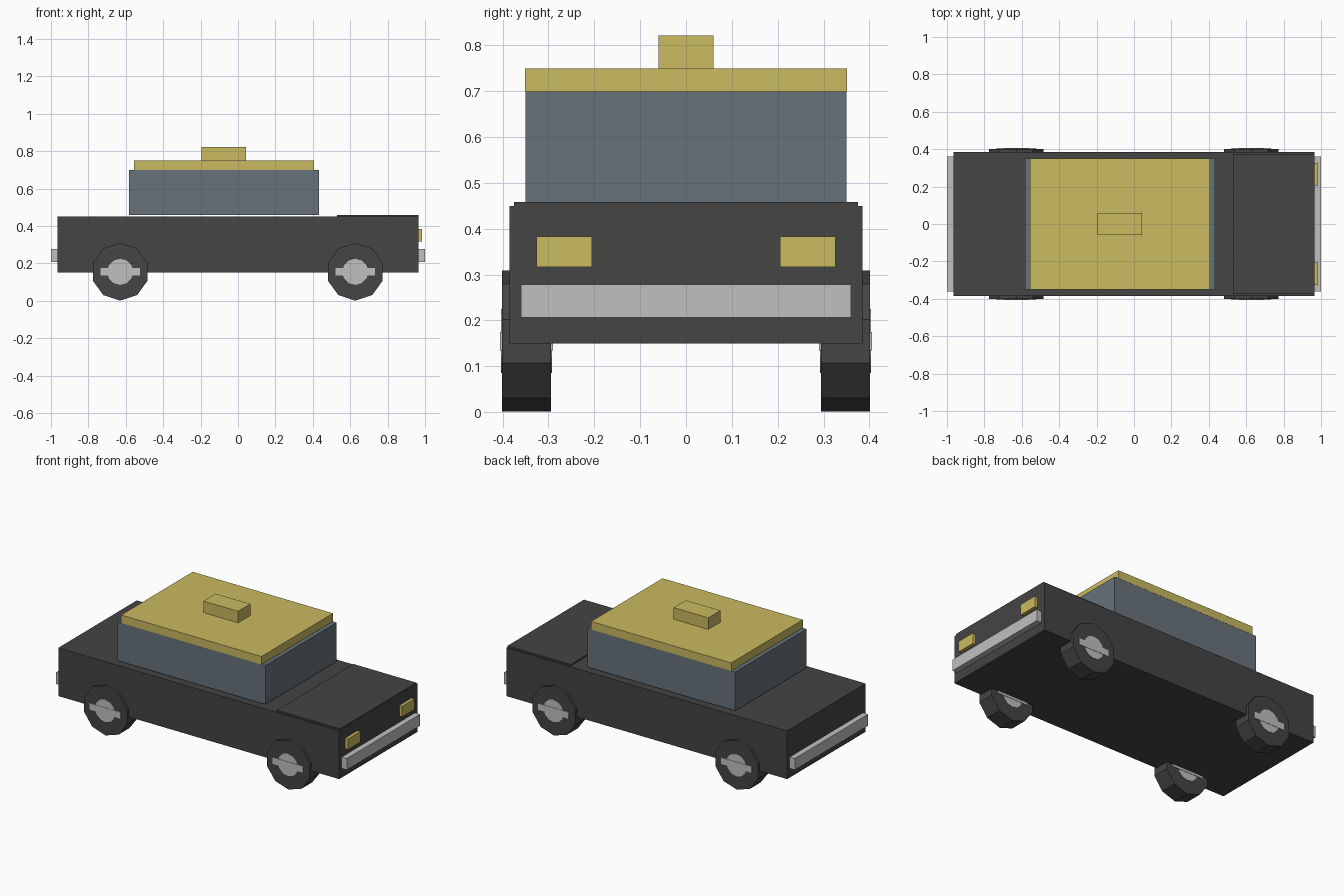
import bpy, math

if "Cube" in bpy.data.objects:
    bpy.data.objects.remove(bpy.data.objects["Cube"])


def material(name, rgb):
    m = bpy.data.materials.new(name)
    m.diffuse_color = (*rgb, 1.0)
    m.use_nodes = True
    m.node_tree.nodes["Principled BSDF"].inputs["Base Color"].default_value = m.diffuse_color
    return m


DARK = material("dark_grey", (0.058, 0.058, 0.058))
YELLOW = material("yellow", (0.59, 0.49, 0.117))
GLASS = material("blue_grey", (0.138, 0.170, 0.198))
CHROME = material("light_grey", (0.53, 0.525, 0.535))


def box(name, x, y, z, mat):
    """Box from (min, max) ranges on each axis."""
    bpy.ops.mesh.primitive_cube_add(size=1)
    ob = bpy.context.object
    ob.name = name
    ob.location = [(a + b) / 2 for a, b in (x, y, z)]
    ob.scale = [b - a for a, b in (x, y, z)]
    bpy.ops.object.transform_apply(location=False, rotation=False, scale=True)
    ob.data.materials.append(mat)
    return ob


def disc(name, sides, radius, depth, centre, mat):
    """Cylinder lying along y with a corner pointing straight up."""
    bpy.ops.mesh.primitive_cylinder_add(vertices=sides, radius=radius, depth=depth,
                                        location=centre, rotation=(math.pi / 2, 0, 0))
    ob = bpy.context.object
    ob.name = name
    ob.data.materials.append(mat)
    return ob


# Body and raised hood panel
box("body", (-0.965, 0.965), (-0.385, 0.385), (0.15, 0.45), DARK)
box("hood", (0.53, 0.964), (-0.375, 0.375), (0.44, 0.459), DARK)

# Cabin, roof and roof sign
box("cabin", (-0.583, 0.433), (-0.35, 0.35), (0.459, 0.70), GLASS)
box("roof", (-0.557, 0.407), (-0.351, 0.351), (0.70, 0.75), YELLOW)
box("roof_sign", (-0.195, 0.043), (-0.06, 0.06), (0.75, 0.822), YELLOW)

# Bumpers at both ends
box("front_bumper", (0.95, 1.0), (-0.36, 0.36), (0.207, 0.278), CHROME)
box("rear_bumper", (-1.0, -0.95), (-0.36, 0.36), (0.207, 0.278), CHROME)

# Headlights
for side, s in (("right", -1), ("left", 1)):
    y = sorted((s * 0.205, s * 0.326))
    box(side + "_headlight", (0.95, 0.985), y, (0.317, 0.383), YELLOW)

# Wheels with hubs and cross bars showing on both faces
for end, x in (("front", 0.627), ("rear", -0.63)):
    for side, s in (("right", -1), ("left", 1)):
        tag = end + "_" + side
        c = (x, s * 0.348, 0.155)
        disc(tag + "_wheel", 10, 0.154, 0.106, c, DARK)
        disc(tag + "_hub", 12, 0.07, 0.112, c, CHROME)
        box(tag + "_hub_bar", (x - 0.105, x + 0.105), (c[1] - 0.058, c[1] + 0.058),
            (0.135, 0.175), CHROME)
